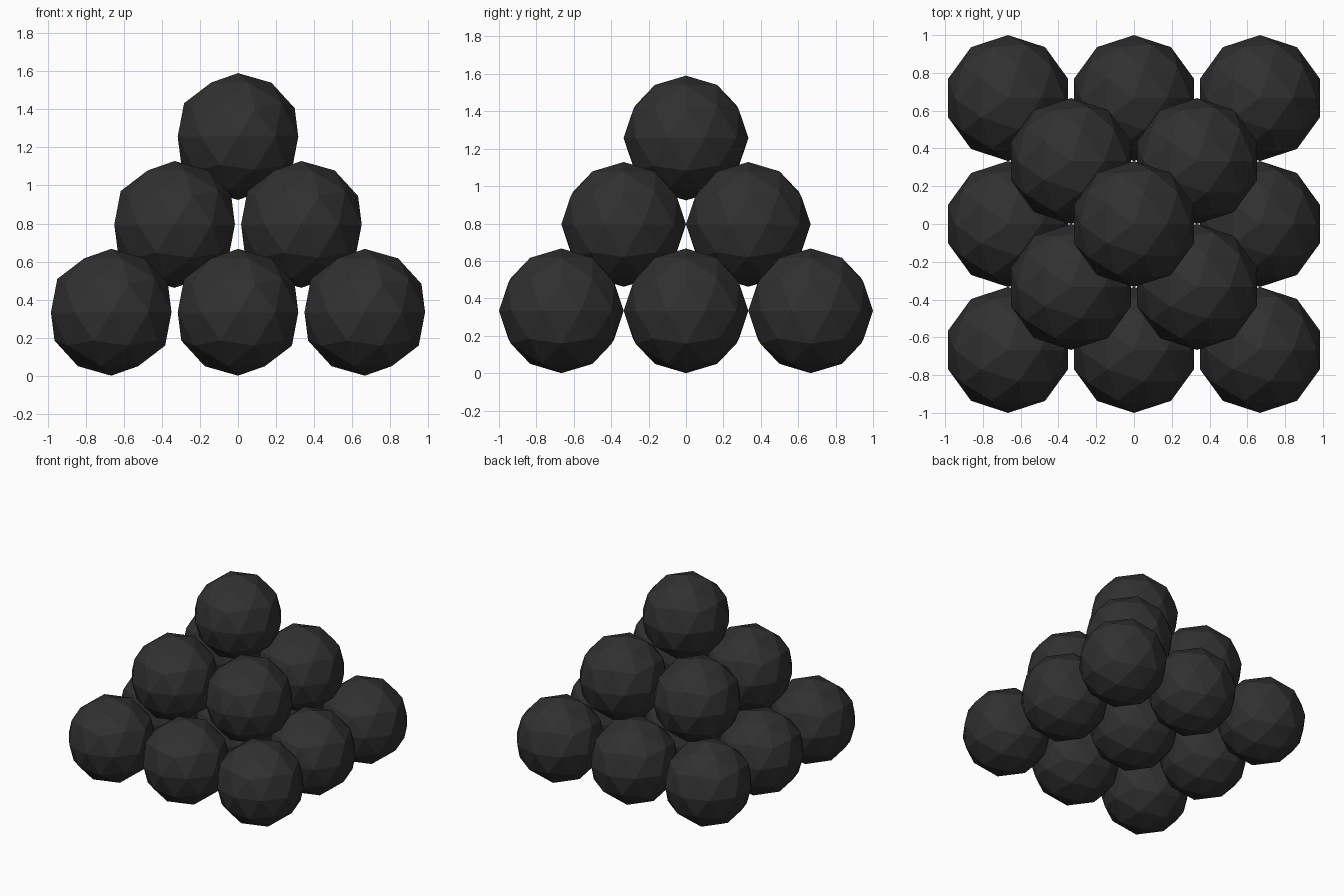
import bpy

if "Cube" in bpy.data.objects:
    bpy.data.objects.remove(bpy.data.objects["Cube"])

R = 1 / 3          # ball radius
PITCH = 2 / 3      # spacing inside a tier
RISE = 0.462       # height between tiers

iron = bpy.data.materials.new("dark iron")
iron.diffuse_color = (0.03, 0.03, 0.03, 1)
iron.use_nodes = True
iron.node_tree.nodes["Principled BSDF"].inputs["Base Color"].default_value = iron.diffuse_color


def ball(name, x, y, z):
    bpy.ops.mesh.primitive_ico_sphere_add(subdivisions=2, radius=R, location=(x, y, z))
    ob = bpy.context.object
    ob.name = name
    ob.data.materials.append(iron)


# square tiers of 3x3, 2x2 and 1 ball
for tier, n in enumerate((3, 2, 1)):
    for i in range(n):
        for j in range(n):
            ball(f"ball_tier{tier + 1}_{i}_{j}",
                 (i - (n - 1) / 2) * PITCH,
                 (j - (n - 1) / 2) * PITCH,
                 R + tier * RISE)
